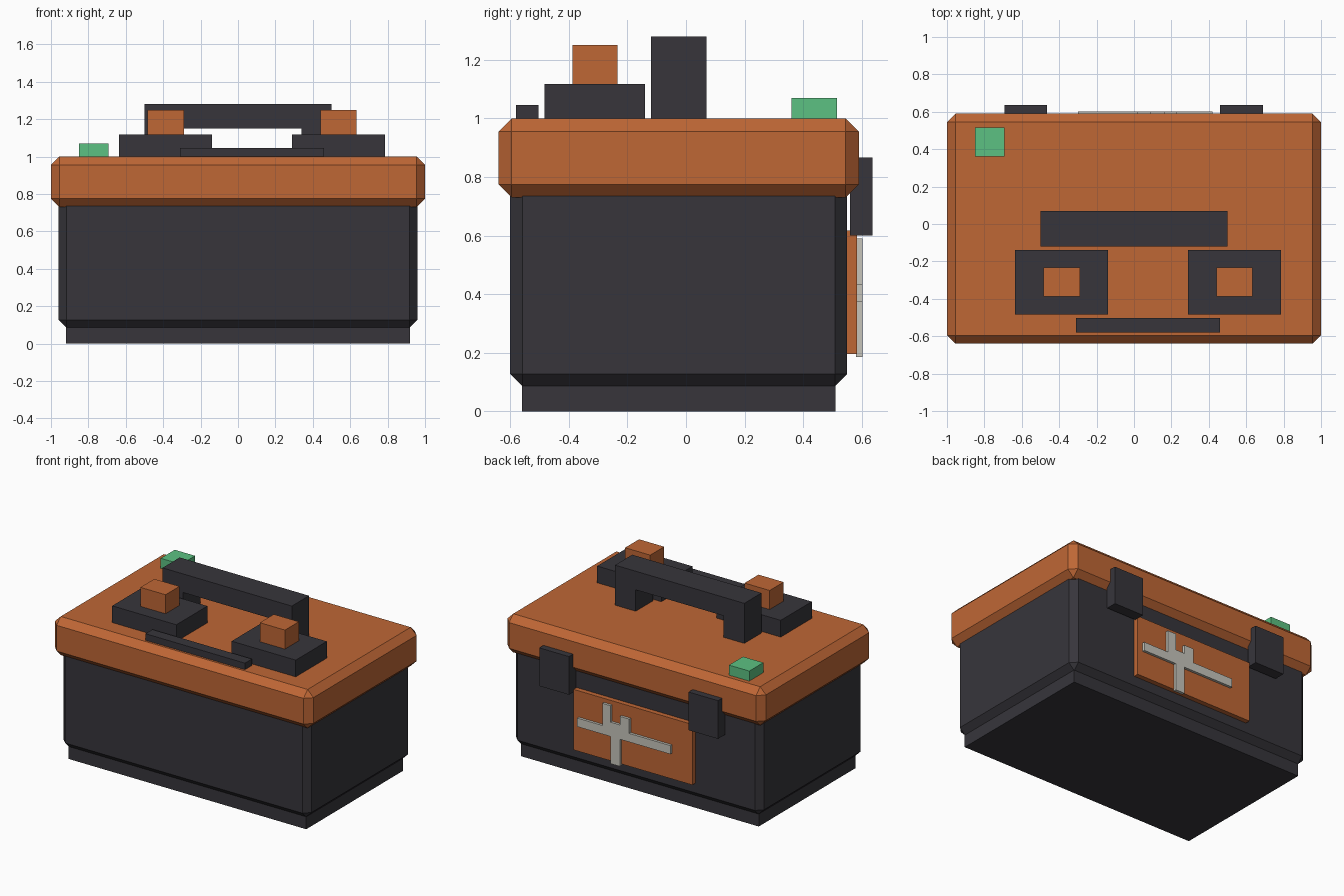
import bpy
import bmesh

cube = bpy.data.objects.get("Cube")
if cube:
    bpy.data.objects.remove(cube, do_unlink=True)


def make_material(name, rgb):
    mat = bpy.data.materials.new(name)
    mat.use_nodes = True
    color = (*rgb, 1.0)
    mat.diffuse_color = color
    bsdf = mat.node_tree.nodes["Principled BSDF"]
    bsdf.inputs["Base Color"].default_value = color
    bsdf.inputs["Roughness"].default_value = 0.7
    return mat


ORANGE = make_material("burnt orange", (0.52, 0.135, 0.036))
DARK = make_material("charcoal", (0.038, 0.036, 0.044))
GREEN = make_material("mint green", (0.107, 0.533, 0.223))
CREAM = make_material("pale grey", (0.57, 0.56, 0.50))


def add_boxes(name, mat, boxes, chamfer=0.0):
    """One object made of boxes, each given as (x range, y range, z range)."""
    bm = bmesh.new()
    for ranges in boxes:
        verts = bmesh.ops.create_cube(bm, size=1.0)["verts"]
        for v in verts:
            v.co = [lo + (c + 0.5) * (hi - lo) for c, (lo, hi) in zip(v.co, ranges)]
    mesh = bpy.data.meshes.new(name)
    bm.to_mesh(mesh)
    bm.free()
    mesh.materials.append(mat)
    obj = bpy.data.objects.new(name, mesh)
    bpy.context.collection.objects.link(obj)
    if chamfer:
        mod = obj.modifiers.new("Chamfer", "BEVEL")
        mod.width = chamfer
        mod.segments = 1
        mod.limit_method = "NONE"
    return obj


# Case: plinth, chamfered body and overhanging lid
add_boxes("plinth", DARK, [((-0.92, 0.92), (-0.56, 0.51), (0, 0.10))])
add_boxes("body", DARK, [((-0.96, 0.96), (-0.60, 0.55), (0.085, 0.79))], 0.042)
add_boxes("lid", ORANGE, [((-1, 1), (-0.64, 0.59), (0.73, 1.0))], 0.045)

# Carry handle: grip bar on two posts
HANDLE_Y = (-0.12, 0.07)
add_boxes("handle_grip", DARK, [((-0.50, 0.50), HANDLE_Y, (1.15, 1.28))])
for side, x in (("right", (-0.50, -0.34)), ("left", (0.34, 0.50))):
    add_boxes(f"handle_post_{side}", DARK, [(x, HANDLE_Y, (1.0, 1.15))])

# Raised pads with knobs on the lid
for side, x in (("right", -0.387), ("left", 0.537)):
    add_boxes(f"pad_{side}", DARK,
              [((x - 0.248, x + 0.248), (-0.483, -0.14), (1.0, 1.117))])
    add_boxes(f"knob_{side}", ORANGE,
              [((x - 0.097, x + 0.097), (-0.387, -0.233), (1.117, 1.25))])

# Front strip and indicator button on the lid
add_boxes("lid_strip", DARK, [((-0.31, 0.46), (-0.58, -0.503), (1.0, 1.046))])
add_boxes("indicator_button", GREEN, [((-0.85, -0.693), (0.36, 0.515), (1.0, 1.07))])

# Back clasps
for side, x in (("right", (-0.693, -0.465)), ("left", (0.46, 0.69))):
    add_boxes(f"clasp_{side}", DARK, [(x, (0.56, 0.636), (0.60, 0.867))])

# Back panel with its raised zigzag trim
add_boxes("back_panel", ORANGE, [((-0.458, 0.46), (0.545, 0.584), (0.195, 0.618))])
TRIM_Y = (0.58, 0.602)
trim = {
    "trim_bar_left": ((0.162, 0.42), (0.375, 0.435)),
    "trim_bar_right": ((-0.30, 0.09), (0.375, 0.435)),
    "trim_post_left": ((0.162, 0.226), (0.375, 0.59)),
    "trim_post_middle": ((0.09, 0.162), (0.185, 0.475)),
    "trim_post_right": ((0.018, 0.09), (0.375, 0.535)),
}
for name, (x, z) in trim.items():
    add_boxes(name, CREAM, [(x, TRIM_Y, z)])
